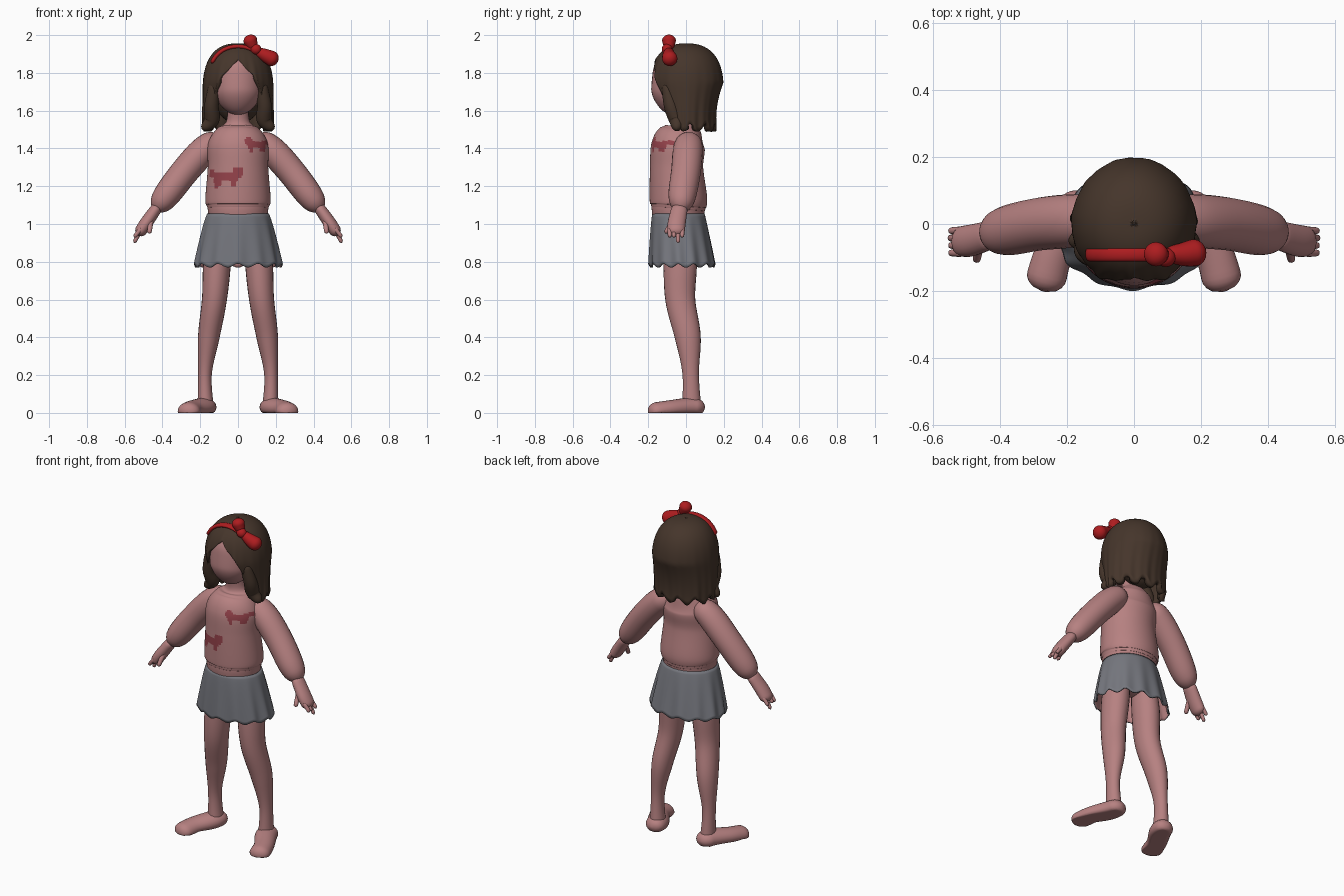
import bpy, bmesh
from math import sin, cos, hypot, sqrt, pi, tau
from mathutils import Vector

default_cube = bpy.data.objects.get("Cube")
if default_cube:
    bpy.data.objects.remove(default_cube, do_unlink=True)


def material(name, red, green, blue):
    mat = bpy.data.materials.new(name)
    mat.use_nodes = True
    mat.diffuse_color = (red, green, blue, 1)
    shader = mat.node_tree.nodes["Principled BSDF"]
    shader.inputs["Base Color"].default_value = mat.diffuse_color
    shader.inputs["Roughness"].default_value = .8
    return mat


SKIN = material("dusty pink", .47, .22, .22)
PATCH = material("dark rose", .3, .055, .07)
HAIR = material("dark brown", .06, .036, .024)
RED = material("ribbon red", .42, .012, .014)
GREY = material("skirt grey", .18, .185, .21)
SIDEWAYS, DEPTHWAYS = Vector((1, 0, 0)), Vector((0, 1, 0))


def spline(points, steps):
    """Catmull-Rom interpolation of tuples of any length."""
    padded = [points[0], *points, points[-1]]
    path = []
    for before, start, end, after in zip(padded, padded[1:], padded[2:], padded[3:]):
        for k in range(steps):
            t = k / steps
            path.append([b + t / 2 * (c - a + t * (2 * a - 5 * b + 4 * c - d
                         + t * (3 * (b - c) + d - a)))
                         for a, b, c, d in zip(before, start, end, after)])
    return path + [list(points[-1])]


def finish(name, bm, materials):
    mesh = bpy.data.meshes.new(name)
    bm.to_mesh(mesh)
    bm.free()
    for mat in materials:
        mesh.materials.append(mat)
    mesh.polygons.foreach_set("use_smooth", [True] * len(mesh.polygons))
    obj = bpy.data.objects.new(name, mesh)
    bpy.context.collection.objects.link(obj)
    return obj


def bridge(bm, rings):
    for upper, lower in zip(rings, rings[1:]):
        for i in range(len(upper)):
            j = (i + 1) % len(upper)
            bm.faces.new((upper[i], lower[i], lower[j], upper[j]))


def tube(name, points, *materials, ref=DEPTHWAYS, depth=1, side=1, segments=24, steps=8):
    """Sweep an ellipse with domed ends along x, y, z, radius; depth scales it along ref."""
    path = spline(points, steps)
    centres = [Vector(p[:3]) for p in path]
    bm = bmesh.new()
    rings = []
    for i, centre in enumerate(centres):
        tangent = centres[min(i + 1, len(path) - 1)] - centres[max(i - 1, 0)]
        across = tangent.cross(ref).normalized()
        along = across.cross(tangent).normalized() * depth
        radius = path[i][3]
        to_end = min((centre - centres[0]).length, (centre - centres[-1]).length)
        radius *= sqrt(1 - max(0, .99 - to_end / radius) ** 2)
        ring = []
        for k in range(segments):
            angle = tau * k / segments
            v = centre + radius * (across * cos(angle) + along * sin(angle))
            ring.append(bm.verts.new((side * v.x, v.y, max(v.z, 0))))
        rings.append(ring)
    bridge(bm, rings)
    bm.faces.new(rings[0])
    bm.faces.new(rings[-1])
    bmesh.ops.recalc_face_normals(bm, faces=bm.faces)
    return finish(name, bm, materials)


def shell(name, surface, segments, rows, thickness, *materials):
    """Open cloth-like surface: angle zero is the front, t runs downward."""
    bm = bmesh.new()
    bridge(bm, [[bm.verts.new(surface(tau * k / segments, row / rows))
                 for k in range(segments)] for row in range(rows + 1)])
    obj = finish(name, bm, materials)
    solid = obj.modifiers.new("thickness", "SOLIDIFY")
    solid.thickness = thickness
    solid.offset = -1
    solid.material_offset = len(materials) - 1


# Torso with rolled sweater hem, shoulders and neck
torso = tube("sweater_torso", [
    (0, -.03, .87, .14), (0, -.04, 1.05, .157), (0, -.04, 1.09, .163), (0, -.04, 1.13, .173),
    (0, -.05, 1.3, .16), (0, -.04, 1.42, .16), (0, -.02, 1.5, .115), (0, -.02, 1.55, .06),
    (0, -.04, 1.7, .06)], SKIN, PATCH, depth=.88, segments=112, steps=14)


# Animal-shaped sweater patches: body, head, legs and tail
def in_animal(x, z, centre_x, centre_z, size):
    u, w = (x - centre_x) / size, (z - centre_z) / size
    body = abs(u) < 1 and abs(w) < .4
    head = hypot(abs(u) - 1, w - .4) < .45 and u * size > 0
    legs = .4 < abs(u) < .9 and -.85 < w < 0
    tail = -1.3 < u < -.9 and 0 < w < .5
    return body or head or legs or tail


for face in torso.data.polygons:
    x, y, z = face.center
    if y < -.06 and (in_animal(x, z, -.065, 1.25, .065) or in_animal(-x, z, -.1, 1.42, .045)):
        face.material_index = 1

# Head
tube("head", [(0, -.08, 1.58, .09), (0, -.06, 1.7, .125), (0, -.04, 1.92, .12)],
     SKIN, segments=32, steps=14)


# Pleated skirt with a pink lining
def skirt_surface(angle, t):
    pleat = 1 + t * (.022 * cos(13 * angle) + .012 * cos(7 * angle + 1))
    flare = t ** .8
    return ((.163 + .07 * flare) * pleat * sin(angle),
            -.04 + .02 * t - (.138 + .037 * flare) * pleat * cos(angle),
            1.055 - t * (.275 - .01 * cos(13 * angle)))


shell("skirt", skirt_surface, 130, 16, .008, GREY, SKIN)

# Limbs and face-framing locks, mirrored
for side, label in ((1, "left"), (-1, "right")):
    tube(label + "_leg", [
        (.09, -.03, 1, .06), (.11, -.03, .8, .073), (.125, -.03, .6, .066),
        (.155, .01, .4, .057), (.175, .025, .2, .036), (.17, .03, 0, .045)],
        SKIN, depth=1.2, side=side)
    tube(label + "_foot", [
        (.17, .1, .03, .04), (.18, .02, .03, .05), (.24, -.09, .02, .046), (.27, -.2, 0, .05)],
        SKIN, ref=SIDEWAYS, depth=1.25, side=side)
    tube(label + "_sleeve", [
        (.09, .02, 1.46, .06), (.18, .01, 1.39, .075), (.28, 0, 1.28, .075),
        (.38, -.02, 1.15, .07), (.44, -.03, 1.07, .045)], SKIN, depth=1.05, side=side)
    tube(label + "_hand", [
        (.42, -.03, 1.1, .03), (.49, -.05, 1, .034), (.53, -.05, .94, .03)],
        SKIN, depth=1.4, side=side)
    for finger in range(4):
        y = -.02 - .022 * finger
        tip = .9 if finger == 1 else .93
        tube(f"{label}_finger_{finger + 1}", [(.51, y, .98, .013), (.55, y, tip, .01)],
             SKIN, side=side, segments=12)
    tube(label + "_thumb", [(.46, -.06, 1.03, .015), (.47, -.11, .95, .012)],
         SKIN, side=side, segments=12)
    tube(label + "_hair_lock", [
        (.12, -.1, 1.75, .03), (.14, -.08, 1.63, .038), (.14, -.05, 1.55, .04),
        (.19, -.05, 1.5, .02)], HAIR, side=side)


# Hair: a dome above the ears, drawn in at the nape, with the hem raised over the face
def hair_surface(angle, t):
    turn = min(angle, tau - angle)
    hem = max(1.51, 1.87 - .15 * turn - .3 * turn ** 4)
    hem += cos(11 * angle) * (.02 if hem < 1.6 else .006)
    z = 1.956 - (1.956 - hem) * t ** 2
    dome = (1 - max(0, (z - 1.7) / .256) ** 2.5) ** .4
    dome *= 1 + t ** 4 * (.02 * cos(11 * angle) + .012 * cos(23 * angle + 1))
    drop = max(0, 1.75 - z)
    reach = .19 - .35 * drop if turn < pi / 2 else .2 - .4 * drop + drop ** 2
    return .187 * dome * sin(angle), -reach * dome * cos(angle), z


shell("hair", hair_surface, 144, 36, .03, HAIR)
tube("hair_core", [(0, .05, 1.53, .1), (0, .05, 1.7, .14), (0, .02, 1.92, .1)],
     HAIR, depth=.8)

# Headband lying on the dome, and its bow
band_path = []
for i in range(-7, 7):
    x = i / 50
    spread = hypot(x / .187, .09 / .19)
    band_path.append((x, -.09, 1.7 + .256 * (1 - spread ** 2.5) ** .4, .012))
tube("headband", band_path, RED, depth=1.8, steps=3)
tube("bow_upper_loop", [(.09, -.09, 1.92, .02), (.07, -.09, 1.96, .034), (.055, -.09, 2, .042)],
     RED, steps=12)
tube("bow_lower_loop", [(.09, -.09, 1.92, .02), (.15, -.09, 1.89, .036), (.21, -.08, 1.86, .045)],
     RED, steps=12)
tube("bow_knot", [(.07, -.1, 1.94, .028), (.12, -.1, 1.91, .028)], RED)
